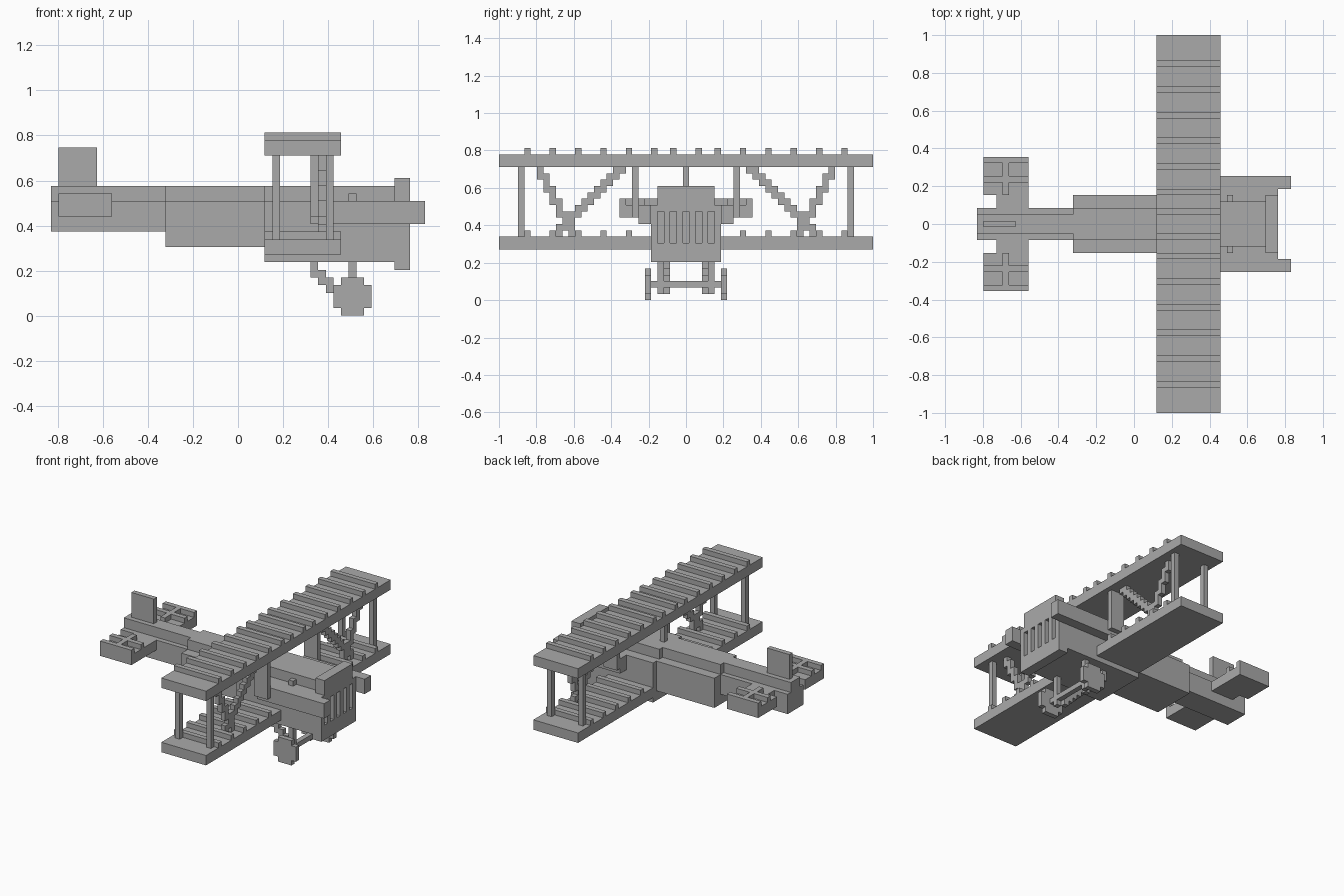
import bpy
import bmesh
from mathutils import Matrix, Vector

cube = bpy.data.objects.get("Cube")
if cube:
    bpy.data.objects.remove(cube, do_unlink=True)

U = 2 / 59          # size of one block
MID = 24.5          # block column at the centre of the length

grey = bpy.data.materials.new("plain_grey")
grey.use_nodes = True
COLOUR = (0.4, 0.4, 0.4, 1)
grey.diffuse_color = COLOUR
grey.node_tree.nodes["Principled BSDF"].inputs["Base Color"].default_value = COLOUR


def part(name, boxes, mirror=False):
    """Make one object from boxes given as (x range, y range, z range) in blocks."""
    bm = bmesh.new()
    for xs, ys, zs in boxes:
        sides = [ys, (-ys[1], -ys[0])] if mirror else [ys]
        for y in sides:
            lo = Vector((xs[0] - MID, y[0], zs[0])) * U
            hi = Vector((xs[1] - MID, y[1], zs[1])) * U
            size = Matrix.Diagonal((*(hi - lo), 1))
            bmesh.ops.create_cube(bm, size=1, matrix=Matrix.Translation((lo + hi) / 2) @ size)
    mesh = bpy.data.meshes.new(name)
    bm.to_mesh(mesh)
    bm.free()
    mesh.materials.append(grey)
    obj = bpy.data.objects.new(name, mesh)
    bpy.context.collection.objects.link(obj)
    return obj


def wide(half):
    return (-half, half)


def at(n):
    return (n - 0.5, n + 0.5)


# Fuselage, each section with a narrower deck on top
part("tail_fuselage", [((0, 15), wide(2.5), (11, 15)), ((0, 15), wide(1.5), (15, 17))])
part("middle_fuselage", [((15, 28), wide(4.5), (9, 15)), ((15, 28), wide(2.5), (15, 17))])
part("nose_fuselage", [((28, 45), wide(5.5), (7, 15)), ((28, 45), wide(3.5), (15, 17))])
part("nose_knobs", [((39, 40), at(4), (15, 16))], mirror=True)

# Radiator with recessed vertical slots
part("radiator", [((45, 46), wide(5.5), (6, 15)), ((45, 47), wide(4.5), (15, 18)),
                  ((46, 47), wide(5.5), (6, 9)), ((46, 47), wide(5.5), (14, 15))])
part("radiator_bars", [((46, 47), at(n), (9, 14)) for n in range(-5, 6, 2)])

# Side pipes along the nose
part("side_pipes", [((34, 49), (5.5, 7.5), (12, 15))], mirror=True)

# Wings with raised ribs
RIBS = [2] + list(range(5, 26, 4))
CHORD = (28, 38)
for name, base in (("lower", 8), ("upper", 21)):
    part(name + "_wing", [(CHORD, wide(29.5), (base, base + 2))])
    ribs = [n for n in RIBS if name == "upper" or n > 5]
    part(name + "_wing_ribs", [(CHORD, at(n), (base + 2, base + 3)) for n in ribs], mirror=True)

# Wing struts
part("outer_struts", [((x, x + 1), at(26), (10, 21)) for x in (29, 36)], mirror=True)
part("inner_struts", [((34, 37), at(8), (13, 21))], mirror=True)
part("centre_strut", [((29, 30), at(0), (17, 21))])

# Stepped diagonal braces between the wings
steep, shallow = [], []
for k in range(11):
    z = (10 + k, 11 + k)
    y = 18 + k // 2
    steep.append(((35, 36), (y - 0.5, y + 0.5 + k % 2), z))
    y = 20 - k
    shallow.append(((35, 36), (y - 0.5, y + 1.5), z))
part("steep_braces", steep, mirror=True)
part("shallow_braces", shallow, mirror=True)

# Tail fin and tailplane with a raised frame
part("tail_fin", [((1, 6), at(0), (17, 22))])
part("tailplane", [((1, 8), (4.5, 10.5), (13, 15)), ((3, 8), (2.5, 4.5), (13, 15))], mirror=True)
part("tailplane_frame", [((1, 8), at(7), (15, 16)), ((1, 8), at(10), (15, 16)),
                         ((4, 5), (4.5, 10.5), (15, 16))], mirror=True)

# Landing gear
part("wheels", [((37, 42), at(6), (1, 4)), ((38, 41), at(6), (0, 5))], mirror=True)
part("axle", [((39, 40), wide(5.5), (2, 3))])
part("gear_legs", [((39, 40), at(4), (1, 7))], mirror=True)
part("gear_braces", [((34 + k, 35 + k), at(3), (5 - k, 7 - k)) for k in range(5)], mirror=True)
